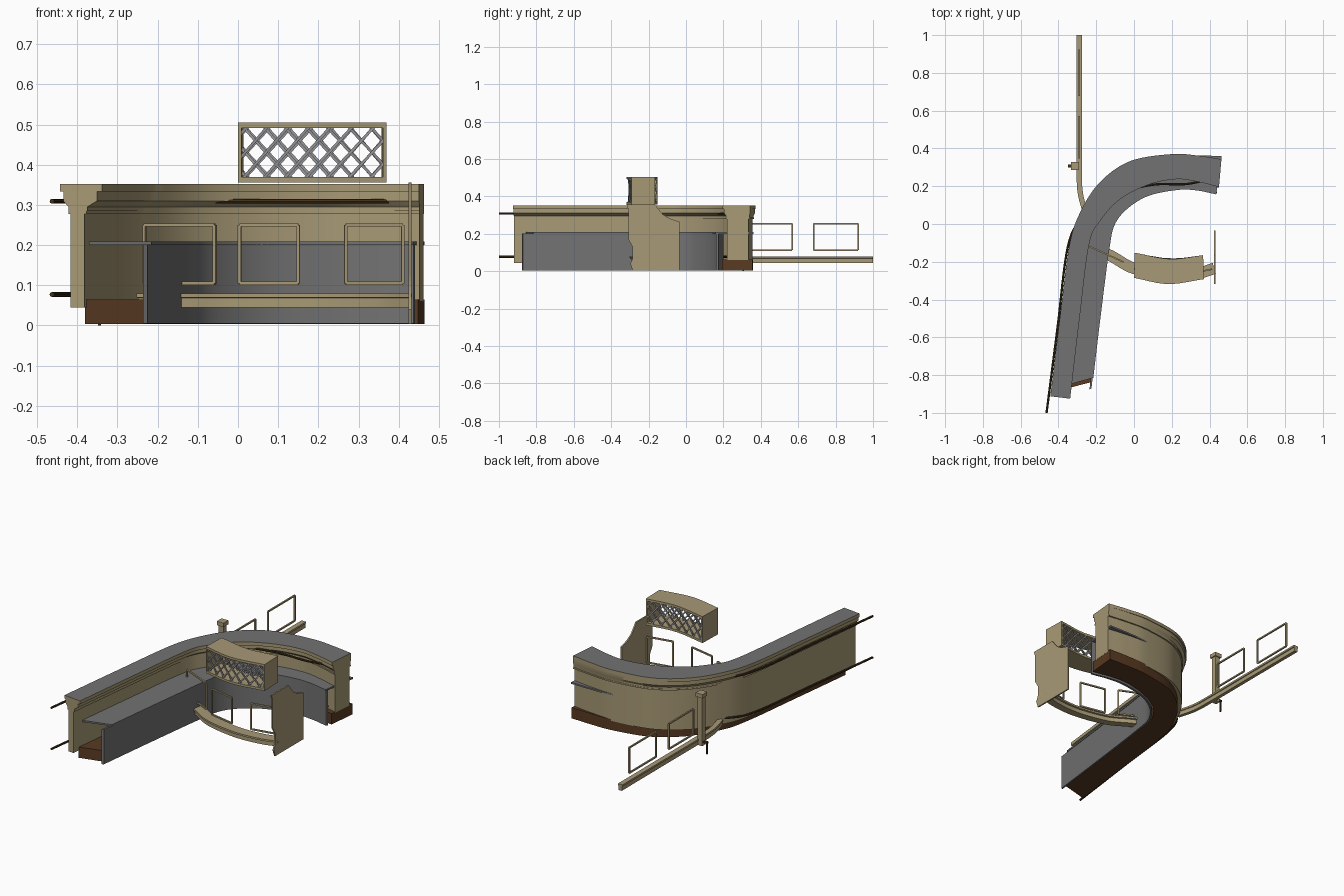
import bpy, bmesh, math
from mathutils import Vector

if "Cube" in bpy.data.objects:
    bpy.data.objects.remove(bpy.data.objects["Cube"], do_unlink=True)


def material(name, rgb):
    m = bpy.data.materials.new(name)
    m.use_nodes = True
    m.diffuse_color = (*rgb, 1)
    m.node_tree.nodes["Principled BSDF"].inputs["Base Color"].default_value = (*rgb, 1)
    return m


TAN = material("tan_paint", (0.39, 0.32, 0.18))
GRAY = material("gray_laminate", (0.17, 0.17, 0.17))
BROWN = material("brown_plinth", (0.10, 0.042, 0.016))
DARK = material("dark_wood", (0.055, 0.03, 0.01))
LATTICE = material("lattice_gray", (0.3, 0.3, 0.31))


def finish(name, bm, mat, top=None):
    """Turn a bmesh into an object; optional second material on upward faces."""
    bmesh.ops.recalc_face_normals(bm, faces=bm.faces)
    bm.normal_update()
    if top:
        for f in bm.faces:
            f.material_index = int(f.normal.z > 0.9)
    me = bpy.data.meshes.new(name)
    bm.to_mesh(me)
    bm.free()
    me.materials.append(mat)
    if top:
        me.materials.append(top)
    ob = bpy.data.objects.new(name, me)
    bpy.context.collection.objects.link(ob)
    bpy.ops.object.select_all(action="DESELECT")
    ob.select_set(True)
    bpy.context.view_layer.objects.active = ob
    bpy.ops.object.shade_smooth_by_angle(angle=math.radians(30))
    return ob


def skin(name, rings, mat, top=None):
    """Skin a list of closed cross-sections and cap both ends."""
    bm = bmesh.new()
    rows = [[bm.verts.new(p) for p in ring] for ring in rings]
    n = len(rows[0])
    for a, b in zip(rows, rows[1:]):
        for i in range(n):
            j = (i + 1) % n
            bm.faces.new((a[i], a[j], b[j], b[i]))
    bm.faces.new(rows[0])
    bm.faces.new(rows[-1])
    return finish(name, bm, mat, top)


def bar(bm, p, q, w, side):
    """Square bar between two points."""
    p, q = Vector(p), Vector(q)
    d = (q - p).normalized()
    a = (side - d * side.dot(d)).normalized() * w / 2
    b = d.cross(a)
    ends = [[bm.verts.new(c + a * i + b * j) for i, j in ((1, 1), (-1, 1), (-1, -1), (1, -1))]
            for c in (p, q)]
    for i in range(4):
        j = (i + 1) % 4
        bm.faces.new((ends[0][i], ends[0][j], ends[1][j], ends[1][i]))
    bm.faces.new(ends[0])
    bm.faces.new(ends[1])


def box(name, lo, hi, mat):
    return skin(name, [[(lo[0], lo[1], z), (hi[0], lo[1], z), (hi[0], hi[1], z), (lo[0], hi[1], z)]
                       for z in (lo[2], hi[2])], mat)


def spline(pts, t):
    """Point on a smooth curve through pts, t counted in segments."""
    i = min(int(t), len(pts) - 2)
    f = t - i
    b, c = Vector(pts[i]), Vector(pts[i + 1])
    a = Vector(pts[i - 1]) if i else 2 * b - c
    d = Vector(pts[i + 2]) if i + 2 < len(pts) else 2 * c - b
    return b + 0.5 * f * (c - a + f * (2 * a - 5 * b + 4 * c - d + f * (3 * (b - c) + d - a)))


def path_sweep(name, pts, profile, mat, steps=8):
    """Sweep an (offset, z) profile along a plan curve."""
    rings, n = [], (len(pts) - 1) * steps
    for k in range(n + 1):
        t = k / steps
        p = spline(pts, t)
        d = spline(pts, min(t + .01, len(pts) - 1)) - spline(pts, max(t - .01, 0))
        nrm = Vector((-d.y, d.x)).normalized()
        rings.append([((p + nrm * o).x, (p + nrm * o).y, z) for o, z in profile])
    return skin(name, rings, mat)


# Plan curves of the counter: guest edge, upper top inner edge, staff edge
OUTER = [(-.443, -.912), (-.393, -.5), (-.343, -.118), (-.285, .062), (-.18, .222),
         (-.02, .333), (.2, .37), (.34, .362), (.463, .343)]
MID = [(-.338, -.925), (-.288, -.5), (-.238, -.11), (-.18, .015), (-.075, .13),
       (.075, .207), (.22, .237), (.33, .225), (.45, .196)]
INNER = [(-.222, -.87), (-.178, -.5), (-.13, -.13), (-.1, 0), (-.03, .085),
         (.08, .15), (.23, .18), (.33, .178), (.435, .157)]


def counter(name, begin, end, mat, top=None, start=0.0):
    """Sweep a (u, z) section; u is 0 at OUTER, 1 at MID, 2 at INNER."""
    rings, n = [], 72
    for k in range(n + 1):
        t = start + (8 - start) * k / n
        w = max(0, (t - 2) / 6)
        o, m, i = (spline(c, t) for c in (OUTER, MID, INNER))
        ring = []
        for (ua, za), (ub, zb) in zip(begin, end):
            u, z = ua + (ub - ua) * w, za + (zb - za) * w
            p = o.lerp(m, u) if u < 1 else m.lerp(i, u - 1)
            ring.append((p.x, p.y, z))
        rings.append(ring)
    return skin(name, rings, mat, top)


def rect(u0, u1, z0, z1):
    return [(u0, z0), (u1, z0), (u1, z1), (u0, z1)]


def cornice(u0, u1, v0, v1):
    return [(u0, .285), (u1, .285), (u1, .295), (v1, .31), (v1, .333), (v0, .333), (v0, .31), (u0, .295)]


counter("upper_top", rect(0, 1, .333, .352), rect(0, 1, .333, .352), TAN, GRAY)
counter("cornice", cornice(.2, .65, .08, .88), cornice(.03, .87, 0, .95), TAN)
counter("trim_band", rect(.2, .63, .278, .286), rect(.0, .9, .278, .286), TAN)
counter("counter_wall", rect(.25, .58, .045, .33), rect(.06, .85, .06, .33), TAN)
counter("plinth", rect(.55, 1.9, .003, .064), rect(-.08, 1.1, .003, .064), BROWN, start=.1)
counter("work_top", rect(.62, 2, .2, .209), rect(-.12, 2, .2, .209), GRAY, start=.15)
counter("work_front_panel", rect(1.88, 1.97, .005, .201), rect(1.6, 1.9, .005, .201), GRAY)

# Hand and foot rails, running partly inside the wall
RAIL = [(-.463, -1), (-.405, -.55), (-.35, -.12), (-.27, .03), (-.1, .155), (.1, .208), (.28, .212), (.45, .25)]
for label, z in (("hand_rail", .309), ("foot_rail", .077)):
    ring = [(.006 * math.cos(a * math.tau / 8), z + .006 * math.sin(a * math.tau / 8)) for a in range(8)]
    path_sweep(label, RAIL, ring, DARK)


# Low partition beams with open frames above
def beam_section(w):
    return [(-w * .35, .045), (w * .35, .045), (w * .35, .068), (w * .5, .07),
            (w * .5, .08), (-w * .5, .08), (-w * .5, .07), (-w * .35, .068)]


ARC = [(-.24, -.115), (-.12, -.17), (0, -.235), (.18, -.27), (.33, -.262), (.425, -.235)]
path_sweep("curved_beam", ARC, beam_section(.06), TAN)
path_sweep("straight_beam", [(-.258, .06), (-.285, .17), (-.29, .3), (-.29, .6), (-.29, 1)],
           beam_section(.028), TAN)


def frame(name, a, b, z0=.105, z1=.25):
    bm = bmesh.new()
    corners = [(*a, z0), (*b, z0), (*b, z1), (*a, z1)]
    side = (Vector(b) - Vector(a)).orthogonal().to_3d()
    for i in range(4):
        bar(bm, corners[i], corners[(i + 1) % 4], .008, side)
    finish(name, bm, TAN)


frame("arc_frame_1", (-.233, -.12), (-.058, -.2))
frame("arc_frame_2", (.004, -.237), (.15, -.267))
frame("arc_frame_3", (.268, -.268), (.41, -.24))
frame("straight_frame_1", (-.29, .35), (-.29, .568), .113, .255)
frame("straight_frame_2", (-.29, .682), (-.29, .92), .113, .255)

# Partition post with cap and slim leg
box("post", (-.327, .293, .045), (-.297, .323, .32), TAN)
box("post_cap", (-.333, .287, .318), (-.291, .329, .34), TAN)
box("post_bracket", (-.35, .3, .06), (-.32, .314, .07), DARK)
box("post_leg", (-.349, .303, 0), (-.341, .311, .07), DARK)

# Shaped end panel
outline = [(-.285, .003), (-.035, .003), (-.035, .265), (-.09, .283), (-.125, .305), (-.15, .335),
           (-.165, .356), (-.318, .356), (-.308, .33), (-.308, .17), (-.285, .13), (-.285, .07), (-.298, .04)]
skin("end_panel", [[(x, y, z) for y, z in outline] for x in (.424, .432)], TAN)

# Curved overhead lattice box
FRONT = [(0, -.285), (.18, -.318), (.37, -.292)]
BACK = [(.004, -.152), (.19, -.185), (.366, -.165)]


def canopy(s, v, z):
    p = spline(FRONT, s * 2).lerp(spline(BACK, s * 2), v)
    return Vector((p.x, p.y, z))


def canopy_part(name, s0, s1, v0, v1, z0, z1):
    skin(name, [[canopy(s0 + (s1 - s0) * k / 12, v, z) for v, z in rect(v0, v1, z0, z1)]
                for k in range(13)], TAN)


canopy_part("canopy_top", 0, 1, 0, 1, .492, .505)
canopy_part("canopy_bottom", 0, 1, 0, 1, .356, .369)
canopy_part("canopy_right_side", 0, .025, 0, 1, .36, .5)
canopy_part("canopy_left_side", .975, 1, 0, 1, .36, .5)

RUN, PITCH, LOW, HIGH = .31, .143, .367, .494
for name, v in (("front_lattice", .07), ("back_lattice", .93)):
    bm = bmesh.new()
    for k in range(10):
        for flip in (False, True):
            s = -RUN + .06 + k * PITCH
            f0, f1 = max(0, (.01 - s) / RUN), min(1, (.99 - s) / RUN)
            if f1 - f0 < .05:
                continue
            ends = []
            for f in (f0, f1):
                g = 1 - f if flip else f
                ends.append(canopy(s + RUN * f, v + (.04 if flip else 0), LOW + (HIGH - LOW) * g))
            bar(bm, *ends, .007, Vector((0, 1, 0)))
    finish(name, bm, LATTICE)
